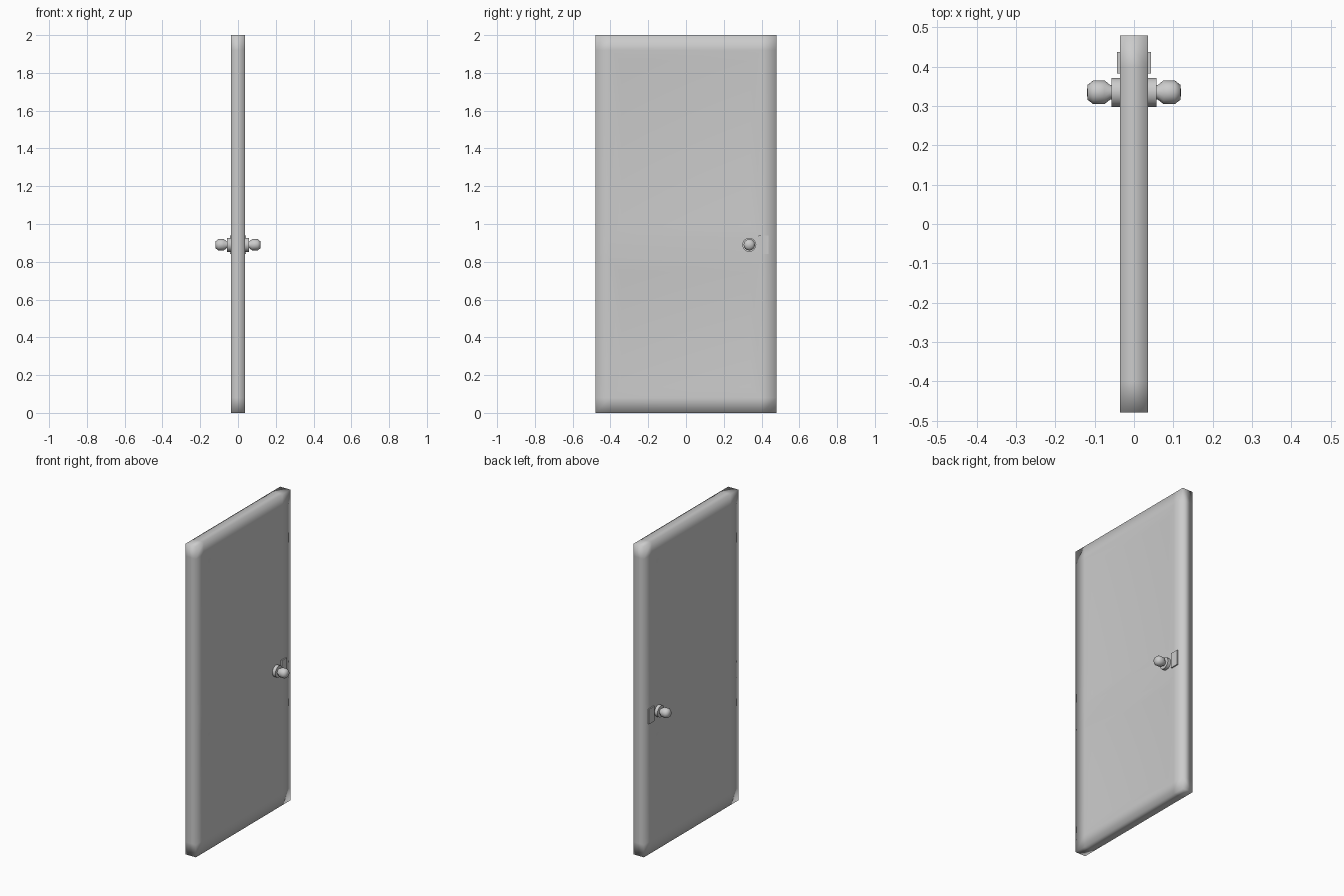
import bpy, bmesh, math
from mathutils import Matrix, Vector

if "Cube" in bpy.data.objects:
    bpy.data.objects.remove(bpy.data.objects["Cube"])

HALF_T = 0.036
KNOB_Y, LOCK_Y, HANDLE_Z = 0.335, 0.41, 0.89


def make_object(name, bm, smooth=True):
    bmesh.ops.recalc_face_normals(bm, faces=bm.faces)
    mesh = bpy.data.meshes.new(name)
    bm.to_mesh(mesh)
    bm.free()
    mesh.polygons.foreach_set("use_smooth", [smooth] * len(mesh.polygons))
    obj = bpy.data.objects.new(name, mesh)
    bpy.context.collection.objects.link(obj)
    return obj


# Door leaf: stile-and-rail grid on each side with two shallow sloped panels
def door_leaf():
    ys = [-0.48, -0.40, 0.40, 0.48]
    zs = [0.0, 0.08, 0.80, 0.93, 1.92, 2.0]
    bm = bmesh.new()
    for s in (-1, 1):
        grid = [[bm.verts.new((s * HALF_T, y, z)) for z in zs] for y in ys]
        panels = []
        for i in range(len(ys) - 1):
            for j in range(len(zs) - 1):
                quad = [grid[i][j], grid[i + 1][j], grid[i + 1][j + 1], grid[i][j + 1]]
                face = bm.faces.new(quad if s > 0 else quad[::-1])
                if i == 1 and j in (1, 3):
                    panels.append(face)
        bm.normal_update()
        bmesh.ops.inset_individual(bm, faces=panels, thickness=0.08, depth=-0.006)
    # Close the rim between the two sides
    rim = [e for e in bm.edges if e.is_boundary]
    bmesh.ops.bridge_loops(bm, edges=rim)
    return make_object("door_leaf", bm)


# Knob with rose: a profile (radius, distance from centre) spun about x
def knob(name, side):
    profile = [(0.0, 0.03), (0.037, 0.03), (0.037, 0.057), (0.018, 0.057),
               (0.018, 0.060), (0.030, 0.075), (0.030, 0.104),
               (0.019, 0.118), (0.0, 0.120)]
    bm = bmesh.new()
    verts = [bm.verts.new((side * d, KNOB_Y + r, HANDLE_Z)) for r, d in profile]
    edges = [bm.edges.new(p) for p in zip(verts, verts[1:])]
    bmesh.ops.spin(bm, geom=verts + edges, cent=(0, KNOB_Y, HANDLE_Z),
                   axis=(1, 0, 0), angle=math.tau, steps=16)
    bmesh.ops.remove_doubles(bm, verts=bm.verts, dist=1e-5)
    obj = make_object(name, bm)
    bpy.ops.object.select_all(action='DESELECT')
    obj.select_set(True)
    bpy.context.view_layer.objects.active = obj
    bpy.ops.object.shade_smooth_by_angle(angle=math.radians(50))


# Lock plate beside the knob
def lock_plate(name, side):
    bm = bmesh.new()
    bmesh.ops.create_cube(bm, size=1, matrix=Matrix.LocRotScale(
        Vector((side * 0.037, LOCK_Y, HANDLE_Z)), None, Vector((0.013, 0.054, 0.096))))
    make_object(name, bm, smooth=False)


door_leaf()
for label, side in (("left", -1), ("right", 1)):
    knob(f"knob_{label}", side)
    lock_plate(f"lock_plate_{label}", side)
